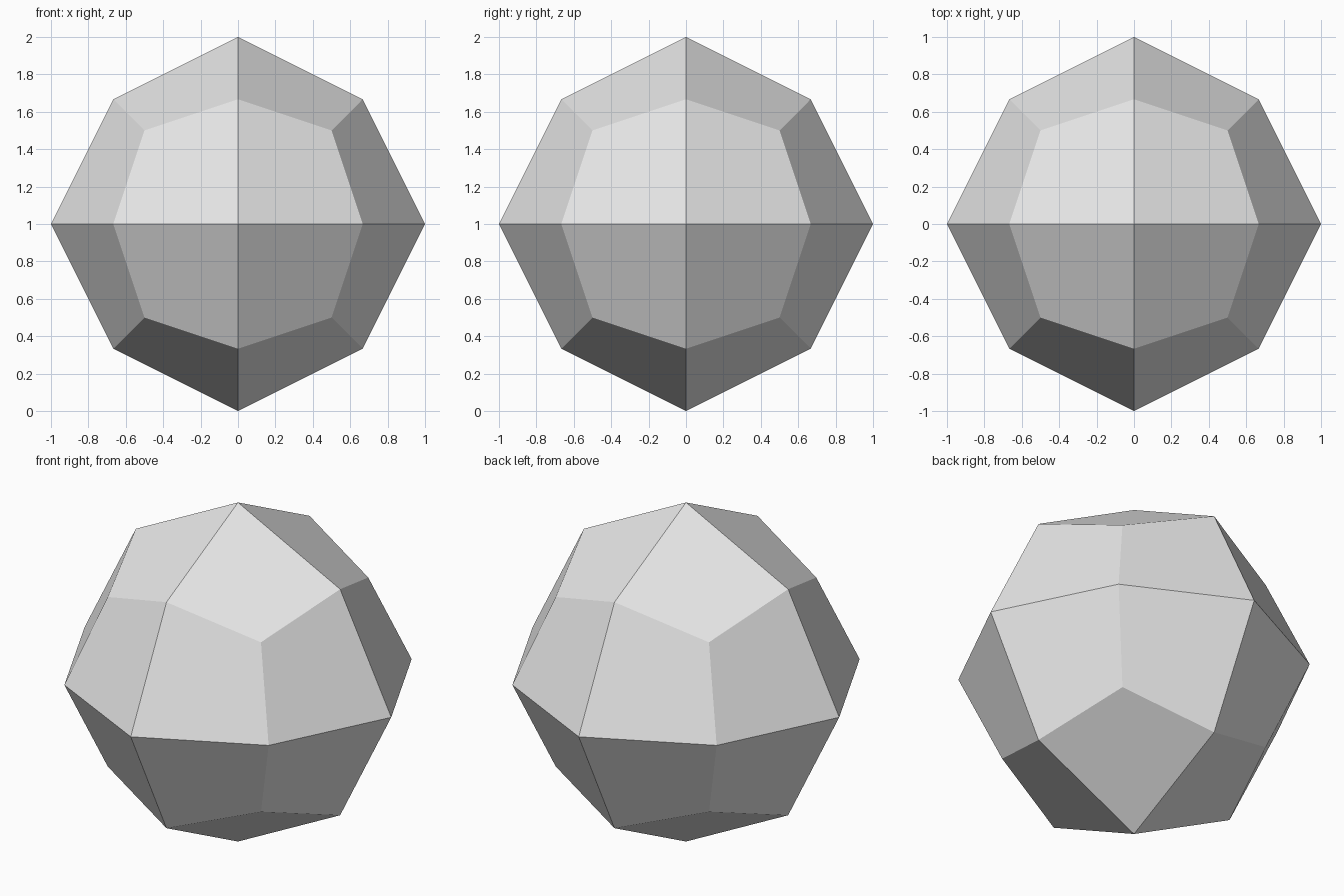
import bpy
import bmesh

default_cube = bpy.data.objects.get("Cube")
if default_cube:
    bpy.data.objects.remove(default_cube, do_unlink=True)

# Plain grey material
grey = bpy.data.materials.new("light grey")
grey.use_nodes = True
colour = (0.8, 0.8, 0.8, 1)
grey.diffuse_color = colour
grey.node_tree.nodes["Principled BSDF"].inputs["Base Color"].default_value = colour

# Cube with every side split into four quads
bm = bmesh.new()
bmesh.ops.create_cube(bm, size=2)
bmesh.ops.subdivide_edges(bm, edges=bm.edges[:], cuts=1, use_grid_fill=True)

# Pull edge midpoints and corners inward so all 24 faces become flat kites
for v in bm.verts:
    v.co *= 2 / (1 + sum(abs(c) for c in v.co))
bmesh.ops.translate(bm, verts=bm.verts[:], vec=(0, 0, 1))
bmesh.ops.recalc_face_normals(bm, faces=bm.faces[:])

mesh = bpy.data.meshes.new("faceted_ball")
bm.to_mesh(mesh)
bm.free()
mesh.materials.append(grey)
ball = bpy.data.objects.new("faceted_ball", mesh)
bpy.context.collection.objects.link(ball)
